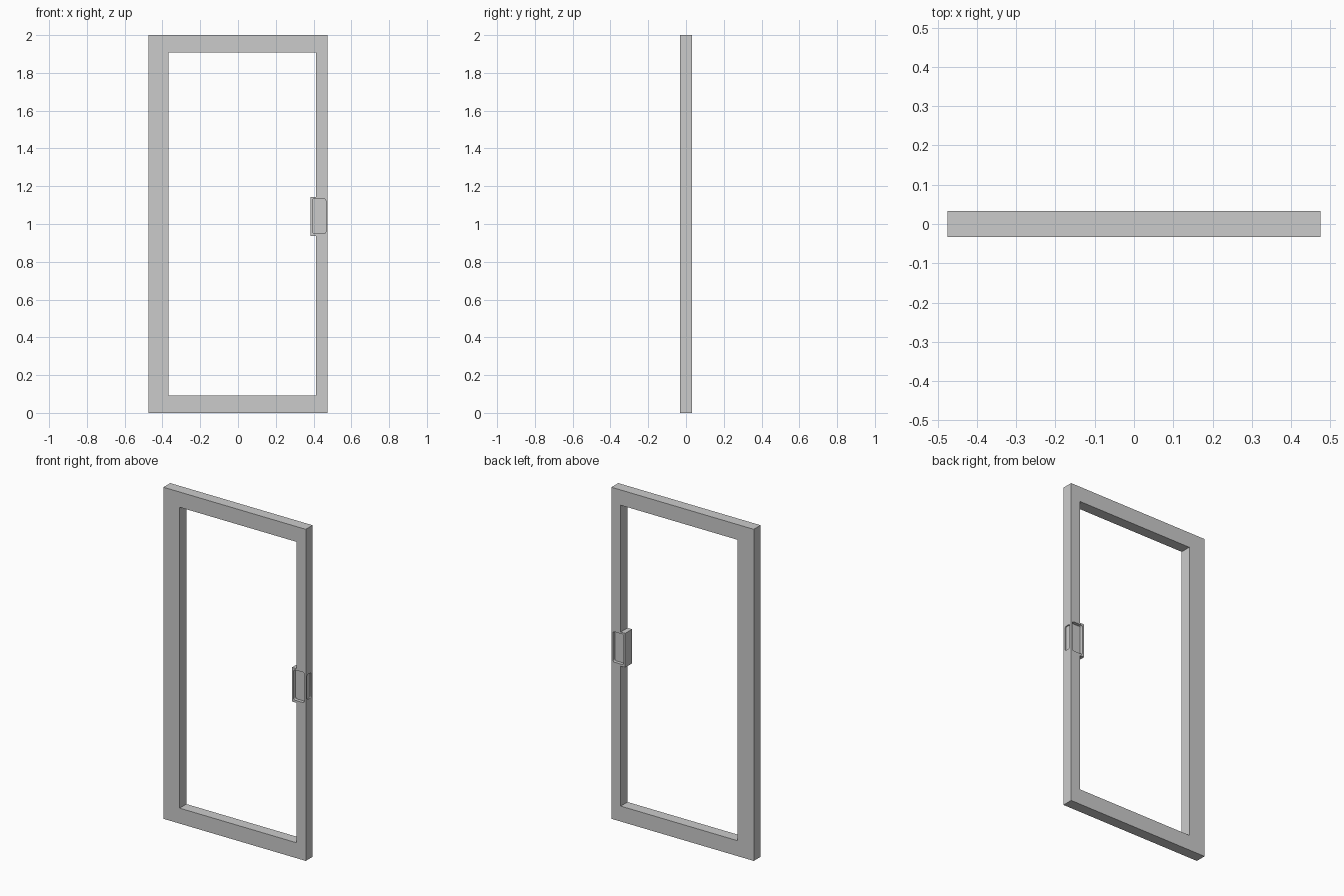
import bpy, bmesh, math
from mathutils import Matrix, Vector

if "Cube" in bpy.data.objects:
    bpy.data.objects.remove(bpy.data.objects["Cube"])

W, H, T = 0.475, 2.0, 0.0325      # half width, height, half thickness


def prism(name, pts, lo, hi, axis):
    """Extrude a 2D outline from lo to hi; axis 'y' uses (x, z), axis 'x' uses (y, z)."""
    def place(p, d):
        return (p[0], d, p[1]) if axis == 'y' else (d, p[0], p[1])
    bm = bmesh.new()
    face = bm.faces.new([bm.verts.new(place(p, lo)) for p in pts])
    ext = bmesh.ops.extrude_face_region(bm, geom=[face])
    step = Vector(place((0, 0), hi - lo))
    bmesh.ops.translate(bm, vec=step,
                        verts=[v for v in ext['geom'] if isinstance(v, bmesh.types.BMVert)])
    bmesh.ops.recalc_face_normals(bm, faces=bm.faces)
    me = bpy.data.meshes.new(name)
    bm.to_mesh(me)
    bm.free()
    ob = bpy.data.objects.new(name, me)
    bpy.context.collection.objects.link(ob)
    return ob


def rect(a0, a1, b0, b1):
    return [(a0, b0), (a1, b0), (a1, b1), (a0, b1)]


def rounded(a0, a1, b0, b1, r, seg=4):
    pts = []
    corners = [(a1 - r, b1 - r), (a0 + r, b1 - r), (a0 + r, b0 + r), (a1 - r, b0 + r)]
    for k, (ca, cb) in enumerate(corners):
        for i in range(seg + 1):
            t = math.pi / 2 * (k + i / seg)
            pts.append((ca + r * math.cos(t), cb + r * math.sin(t)))
    return pts


# Door slab
frame = prism("door_frame", rect(-W, W, 0, H), -T, T, 'y')

# Window opening, stepped around the handle housing
opening = [(-0.367, 0.093), (0.413, 0.093), (0.413, 0.937), (0.383, 0.937),
           (0.383, 1.143), (0.413, 1.143), (0.413, 1.908), (-0.367, 1.908)]
cutters = [prism("opening_cutter", opening, -0.1, 0.1, 'y')]

# Finger pulls on front and back faces
pull = rounded(0.394, 0.465, 0.95, 1.133, 0.01)
for side in (-1, 1):
    lo, hi = sorted((side * (T - 0.02), side * 0.1))
    cutters.append(prism("pull_cutter", pull, lo, hi, 'y'))

# Latch recess in the closing edge
latch = rounded(-0.019, 0.019, 0.966, 1.117, 0.008)
cutters.append(prism("latch_cutter", latch, W - 0.007, W + 0.1, 'x'))

# Carve everything out of the slab, then discard the cutters
for c in cutters:
    c.hide_render = True
    mod = frame.modifiers.new(c.name, 'BOOLEAN')
    mod.operation = 'DIFFERENCE'
    mod.solver = 'EXACT'
    mod.object = c
bpy.context.view_layer.update()
carved = bpy.data.meshes.new_from_object(frame.evaluated_get(bpy.context.evaluated_depsgraph_get()))
frame.modifiers.clear()
frame.data = carved
carved.name = "door_frame"
for c in cutters:
    bpy.data.objects.remove(c)

# Smooth the rounded pocket corners, keep edges sharp
bpy.context.view_layer.objects.active = frame
frame.select_set(True)
bpy.ops.object.shade_smooth_by_angle(angle=math.radians(30))
